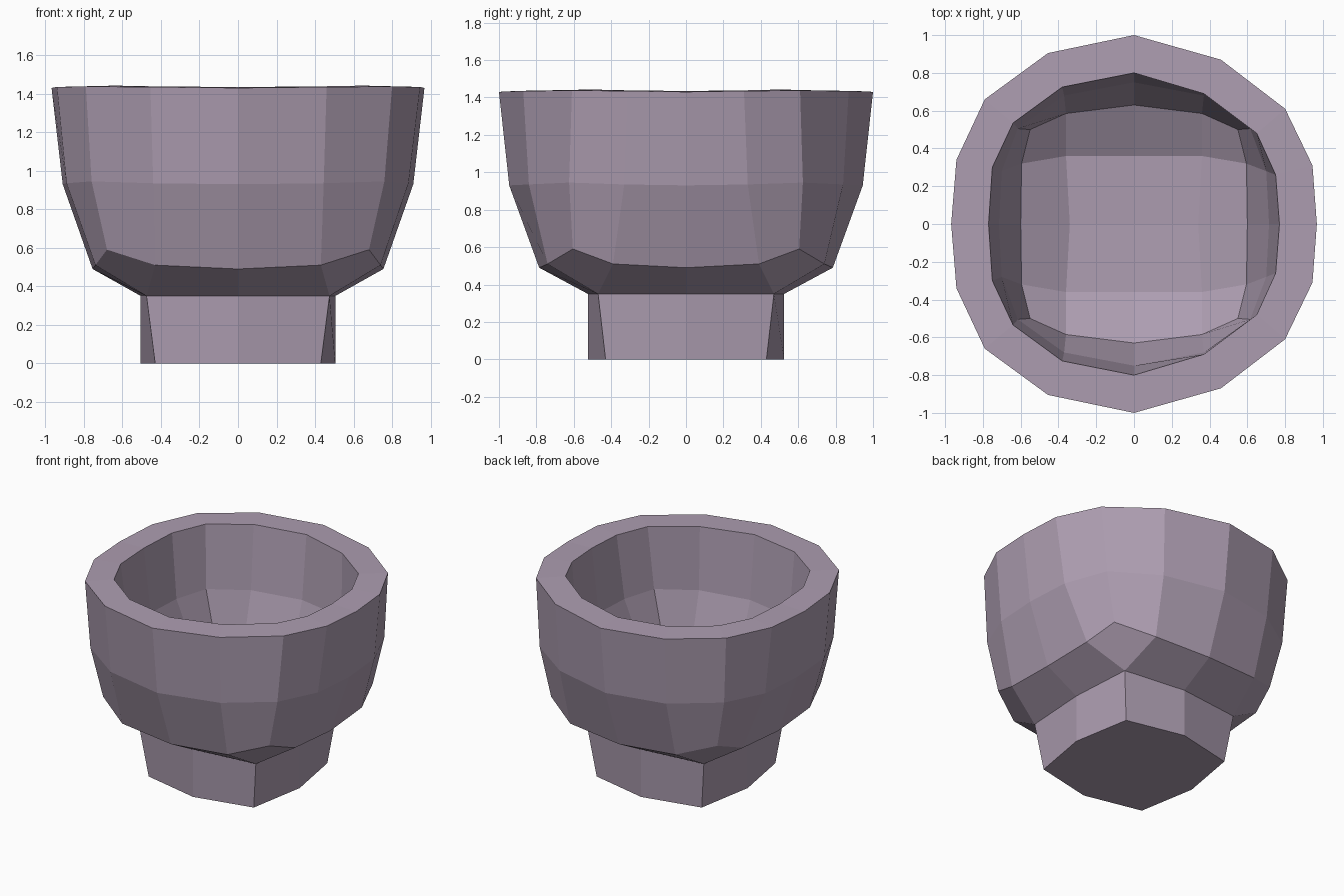
import bpy, bmesh

if "Cube" in bpy.data.objects:
    bpy.data.objects.remove(bpy.data.objects["Cube"])

bm = bmesh.new()


def ring(quarter, left=None):
    """Mirror a quarter outline (back middle -> right middle) into a closed loop."""
    left = left or [(-x, y, z) for x, y, z in quarter]
    right_side = quarter + [(x, -y, z) for x, y, z in quarter[-2::-1]]
    left_side = [(x, -y, z) for x, y, z in left[1:]] + [(x, y, z) for x, y, z in left[-2:0:-1]]
    return [bm.verts.new(p) for p in right_side + left_side]


def bridge(a, b):
    n = len(a)
    for i in range(n):
        j = (i + 1) % n
        bm.faces.new((a[i], a[j], b[j], b[i]))


def bridge_corners(small, big):
    """Join an 8-point loop to a 16-point loop with a quad at each corner."""
    for k in range(4):
        m0, c, m1 = small[2 * k], small[2 * k + 1], small[(2 * k + 2) % 8]
        b = [big[(4 * k + i) % 16] for i in range(5)]
        bm.faces.new((m0, c, b[1], b[0]))
        bm.faces.new((c, b[3], b[2], b[1]))
        bm.faces.new((c, m1, b[4], b[3]))


# foot
foot_bottom = ring([(0, .525, 0), (.43, .43, 0), (.505, 0, 0)])
foot_top = ring([(0, .525, .35), (.475, .47, .35), (.505, 0, .35)])

# outer bowl
outer_low = ring([(0, .785, .49), (.43, .74, .51), (.68, .605, .59), (.74, .39, .51), (.755, 0, .49)])
outer_mid = ring([(0, .945, .93), (.445, .84, .935), (.76, .625, .945), (.885, .33, .935), (.91, 0, .93)],
                 [(0, .945, .93), (-.44, .86, .935), (-.76, .64, .945), (-.89, .345, .935), (-.91, 0, .93)])
rim_out = ring([(0, 1, 1.43), (.46, .87, 1.435), (.80, .61, 1.437), (.945, .31, 1.435), (.968, 0, 1.43)],
               [(0, 1, 1.43), (-.455, .905, 1.435), (-.79, .66, 1.437), (-.94, .34, 1.435), (-.968, 0, 1.43)])

# inner bowl
rim_in = ring([(0, .80, 1.435), (.37, .69, 1.437), (.65, .48, 1.442), (.75, .26, 1.437), (.77, 0, 1.435)],
              [(0, .80, 1.435), (-.38, .725, 1.437), (-.64, .535, 1.442), (-.75, .30, 1.437), (-.77, 0, 1.435)])
inner_mid = ring([(0, .75, .97), (.37, .68, .97), (.615, .505, .98), (.70, .28, .97), (.715, 0, .97)])
inner_low = ring([(0, .63, .62), (.36, .585, .63), (.55, .50, .68), (.595, .32, .63), (.60, 0, .62)])
floor = ring([(0, .36, .49), (.36, .36, .50), (.34, 0, .49)])

bm.faces.new(foot_bottom)
bridge(foot_bottom, foot_top)
bridge_corners(foot_top, outer_low)
for a, b in ((outer_low, outer_mid), (outer_mid, rim_out), (rim_out, rim_in),
             (rim_in, inner_mid), (inner_mid, inner_low)):
    bridge(a, b)
bridge_corners(floor, inner_low)

# inside floor: four quads around a centre point
centre = bm.verts.new((0, 0, .48))
for k in range(0, 8, 2):
    bm.faces.new((centre, floor[k], floor[k + 1], floor[(k + 2) % 8]))

bmesh.ops.recalc_face_normals(bm, faces=bm.faces)
mesh = bpy.data.meshes.new("footed_bowl")
bm.to_mesh(mesh)
bm.free()

# dusky mauve stone
stone = bpy.data.materials.new("mauve_stone")
stone.diffuse_color = (.42, .34, .44, 1)
stone.use_nodes = True
stone.node_tree.nodes["Principled BSDF"].inputs["Base Color"].default_value = stone.diffuse_color
mesh.materials.append(stone)
bpy.context.collection.objects.link(bpy.data.objects.new("footed_bowl", mesh))
